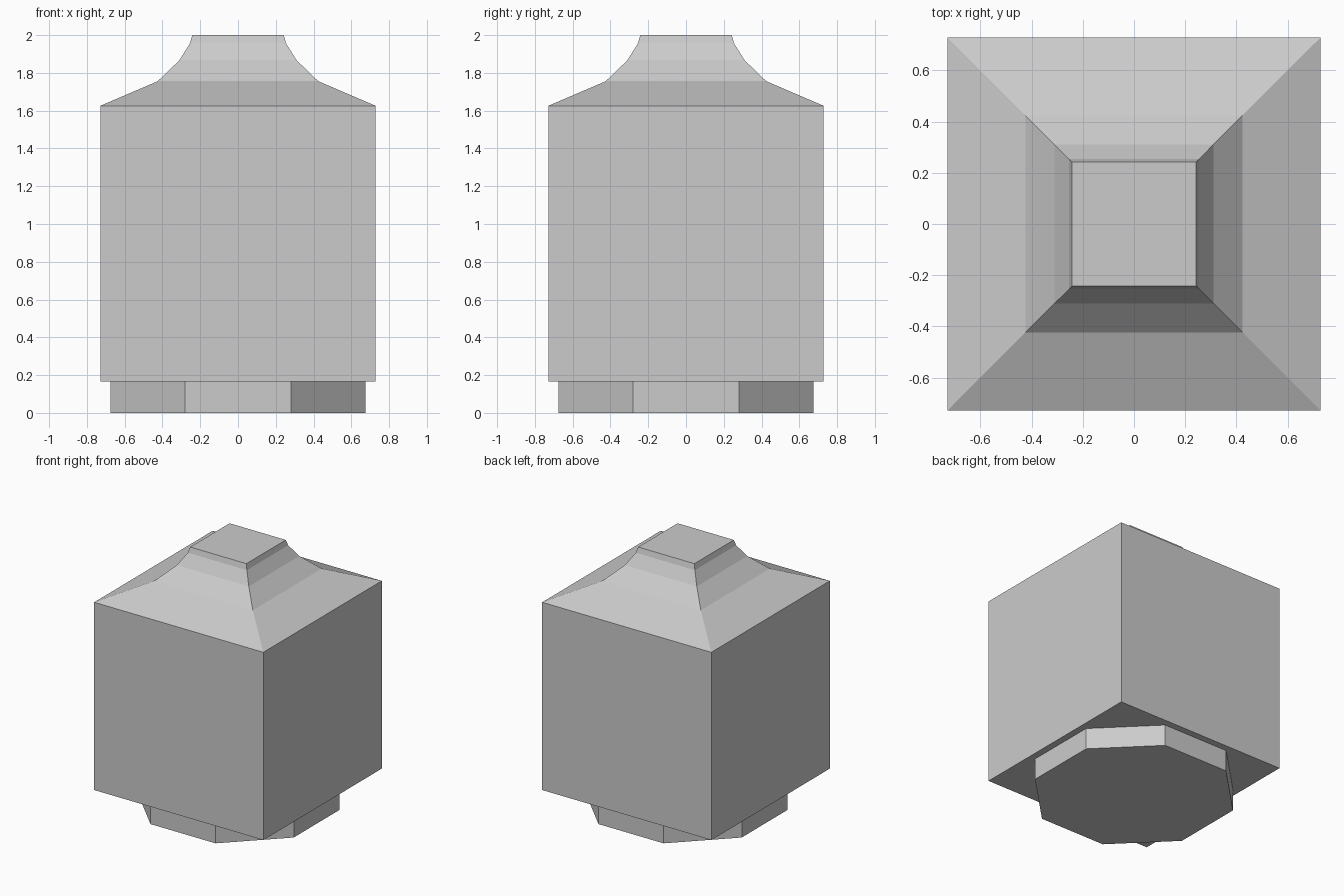
import bpy, bmesh
from math import pi, cos, sin

if "Cube" in bpy.data.objects:
    bpy.data.objects.remove(bpy.data.objects["Cube"])


def lofted(name, sides, profile):
    """Stack regular rings given as (half width, z) and cap both ends."""
    bm = bmesh.new()
    rings = []
    for half, z in profile:
        r = half / cos(pi / sides)
        rings.append([bm.verts.new((r * cos((2 * i + 1) * pi / sides),
                                    r * sin((2 * i + 1) * pi / sides), z))
                      for i in range(sides)])
    for low, high in zip(rings, rings[1:]):
        for i in range(sides):
            j = (i + 1) % sides
            bm.faces.new((low[i], low[j], high[j], high[i]))
    bm.faces.new(rings[0][::-1])
    bm.faces.new(rings[-1])
    mesh = bpy.data.meshes.new(name)
    bm.to_mesh(mesh)
    bm.free()
    obj = bpy.data.objects.new(name, mesh)
    bpy.context.collection.objects.link(obj)
    return obj


# Octagonal foot
lofted("base", 8, [(0.676, 0.0), (0.676, 0.165)])

# Square block with the stepped, flared cap on top
lofted("body", 4, [(0.728, 0.165), (0.728, 1.626), (0.425, 1.756),
                   (0.31, 1.867), (0.254, 1.957), (0.242, 2.0)])
